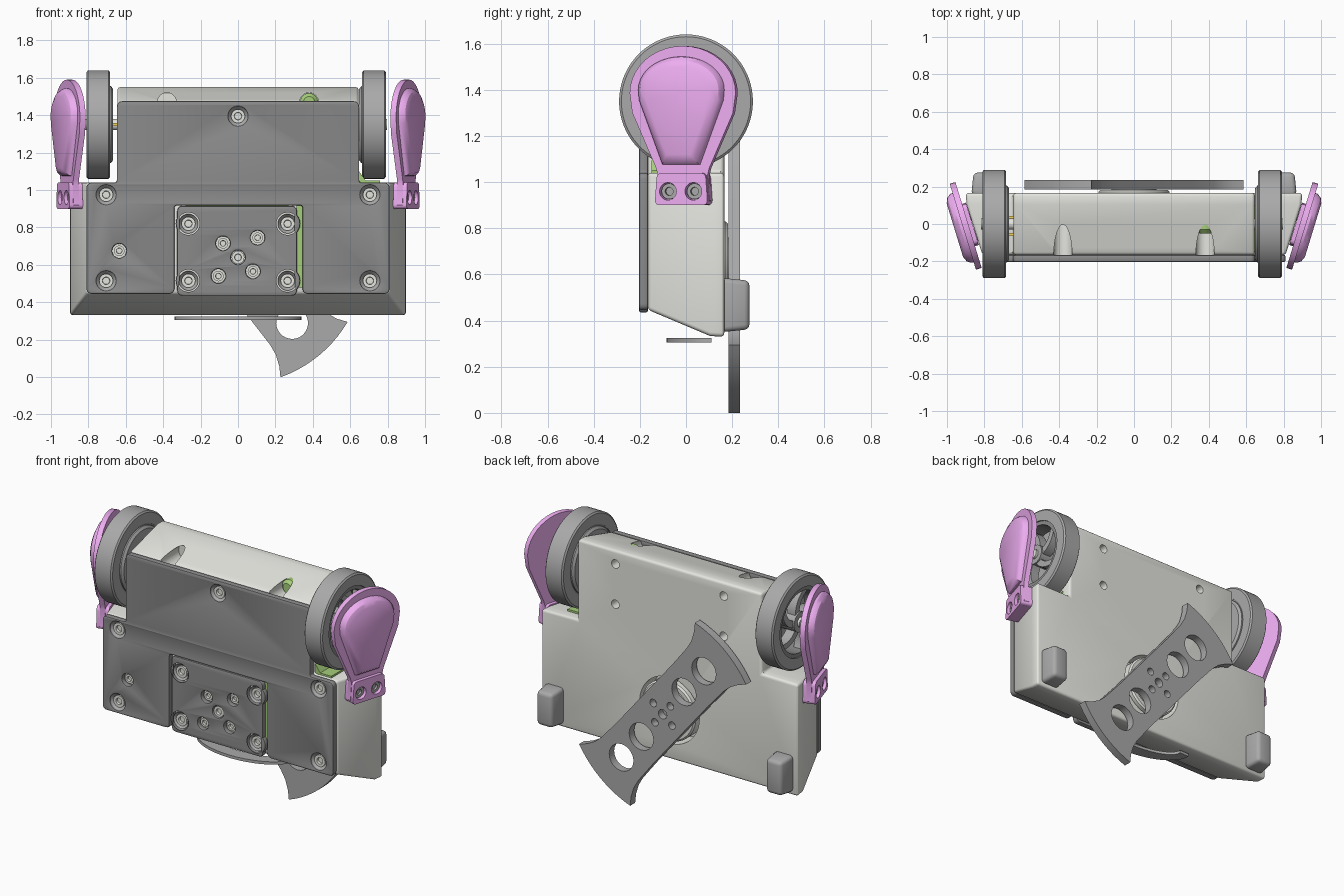
import bpy, bmesh
from math import sin, cos, pi, radians
from mathutils import Matrix, Vector

if "Cube" in bpy.data.objects:
    bpy.data.objects.remove(bpy.data.objects["Cube"])

T = lambda x, y, z: Matrix.Translation((x, y, z))
R = lambda a, ax: Matrix.Rotation(radians(a), 4, ax)
FRONT = R(90, 'X')                 # local (x, y, z) -> world (x, -z, y)
SIDE = R(90, 'Z') @ FRONT          # local (x, y, z) -> world (z, x, y)
COL = {'pink': (.85, .42, .88, 1), 'green': (.38, .62, .2, 1), 'dark': (.26, .26, .26, 1),
       'mid': (.4, .4, .4, 1), 'pale': (.78, .78, .74, 1), 'yellow': (.9, .65, .1, 1)}


def mat(key):
    m = bpy.data.materials.get(key) or bpy.data.materials.new(key)
    m.diffuse_color = COL[key]
    m.use_nodes = True
    m.node_tree.nodes["Principled BSDF"].inputs["Base Color"].default_value = m.diffuse_color
    return m


def finish(name, bm, M, col, normals=True):
    bmesh.ops.remove_doubles(bm, verts=bm.verts, dist=1e-5)
    bmesh.ops.transform(bm, matrix=M, verts=bm.verts)
    bmesh.ops.recalc_face_normals(bm, faces=bm.faces)
    me = bpy.data.meshes.new(name)
    bm.to_mesh(me)
    bm.free()
    ob = bpy.data.objects.new(name, me)
    bpy.context.scene.collection.objects.link(ob)
    if col:
        me.materials.append(mat(col))
    return ob


def bake(ob):
    me = bpy.data.meshes.new_from_object(ob.evaluated_get(bpy.context.evaluated_depsgraph_get()))
    ob.modifiers.clear()
    ob.data = me


def bevel(ob, w, seg=3):
    m = ob.modifiers.new('bevel', 'BEVEL')
    m.width, m.segments, m.limit_method = w, seg, 'ANGLE'
    bake(ob)


def circ(x, y, r, n=28):
    return [(x + r * cos(2 * pi * i / n), y + r * sin(2 * pi * i / n)) for i in range(n)]


def rounded(pts, r, n=5):
    out = []
    for i, p in enumerate(pts):
        p, a, b = Vector(p), Vector(pts[i - 1]), Vector(pts[(i + 1) % len(pts)])
        s, e = p + (a - p).normalized() * r, p + (b - p).normalized() * r
        out += [tuple(s * (1 - t) ** 2 + p * 2 * t * (1 - t) + e * t * t) for t in [k / n for k in range(n + 1)]]
    return out


def prism(name, loops, depth, M, col=None, edge=0.0):
    # filled outline with holes; an edge chamfer grows the outline by its width
    cu = bpy.data.curves.new(name, 'CURVE')
    cu.dimensions, cu.fill_mode = '2D', 'BOTH'
    cu.extrude, cu.bevel_depth, cu.bevel_resolution = depth / 2 - edge, edge, 1
    for lp in loops:
        sp = cu.splines.new('POLY')
        sp.points.add(len(lp) - 1)
        for q, p in zip(sp.points, lp):
            q.co = (p[0], p[1], 0, 1)
        sp.use_cyclic_u = True
    tmp = bpy.data.objects.new('outline', cu)
    bpy.context.scene.collection.objects.link(tmp)
    me = bpy.data.meshes.new_from_object(tmp.evaluated_get(bpy.context.evaluated_depsgraph_get()))
    bm = bmesh.new()
    bm.from_mesh(me)
    bpy.data.objects.remove(tmp)
    bpy.data.curves.remove(cu)
    return finish(name, bm, M, col)


def loft(name, rings, M, col=None, caps=True, closed=False):
    bm = bmesh.new()
    vs = [[bm.verts.new(p) for p in r] for r in rings]
    n = len(rings[0])
    for a, b in zip(vs, vs[1:] + ([vs[0]] if closed else [])):
        for i in range(n):
            bm.faces.new((a[i], a[(i + 1) % n], b[(i + 1) % n], b[i]))
    if caps:
        bm.faces.new(vs[0])
        bm.faces.new(vs[-1])
    return finish(name, bm, M, col)


def lathe(name, prof, M, col=None, n=48):
    return loft(name, [[(x, y, h) for x, y in circ(0, 0, r, n)] for r, h in prof], M, col, False, True)


def box(name, lo, hi, col=None):
    x0, y0, z0 = lo
    x1, y1, z1 = hi
    return loft(name, [[(x0, y0, z), (x1, y0, z), (x1, y1, z), (x0, y1, z)] for z in (z0, z1)], Matrix(), col)


def spokes(name, count, r0, r1, w, sweep, depth, M, col):
    loops = []
    for k in range(count):
        a = 2 * pi * k / count
        side = lambda sg: [(r * cos(a + sweep * t + sg * w / r), r * sin(a + sweep * t + sg * w / r))
                           for t in [i / 6 for i in range(7)] for r in [r0 + (r1 - r0) * t]]
        loops.append(side(-1) + side(1)[::-1])
    return prism(name, loops, depth, M, col)


# hull: flared T-shaped shell with motor opening and bolt channels
def tee(y, w, z0, z1):
    h = [(w, z0), (w, 1.04), (.645, 1.04), (.645, z1)]
    return [(x, y, z) for x, z in h] + [(-x, y, z) for x, z in h[::-1]]


hull = loft('hull', [tee(-.166, .81, .447, 1.475), tee(.105, .895, .333, 1.55), tee(.166, .9, .33, 1.55)],
            Matrix(), 'pale')
bevel(hull, .016)
bm = bmesh.new()
cuts = [(0, .64, .21, .04, .3)]
for s in (1, -1):
    cuts += [(.38 * s, 1.47, .05, -.3, .02), (.38 * s, 1.465, .027, .1, .3), (.38 * s, 1.21, .027, .1, .3)]
for x, z, r, y0, y1 in cuts:
    bmesh.ops.create_cone(bm, cap_ends=True, segments=40, radius1=r, radius2=r, depth=y1 - y0,
                          matrix=T(x, (y0 + y1) / 2, z) @ FRONT)
cutter = finish('cutter', bm, Matrix(), None)
cutter.hide_render = True
mod = hull.modifiers.new('cut', 'BOOLEAN')
mod.object, mod.operation, mod.solver = cutter, 'DIFFERENCE', 'EXACT'
bake(hull)
bpy.data.objects.remove(cutter)

# front plate and hatch with screw holes
plate_screws = [(sx * .705, z) for sx in (1, -1) for z in (.515, .975)] + [(0, 1.395)]
hatch_screws = [(sx * .265, z) for sx in (1, -1) for z in (.515, .82)]
small_screws = [(-.08, .715), (.105, .745), (.08, .565), (-.105, .54)]
E = .008
outline = [(.802, .453), (.802, 1.032), (.64, 1.032), (.64, 1.467), (-.64, 1.467), (-.64, 1.032),
           (-.802, 1.032), (-.802, .453), (-.348, .453), (-.348, .925), (.353, .925), (.353, .453)]
prism('front_plate', [rounded(outline, .022)] + [circ(x, z, .052 + E) for x, z in plate_screws]
      + [circ(-.635, .675, .038 + E)], .038, T(0, -.184, 0) @ FRONT, 'dark', E)
prism('hatch', [rounded([(-.317, .443), (.307, .443), (.307, .907), (-.317, .907)], .022)]
      + [circ(x, z, .052 + E) for x, z in hatch_screws]
      + [circ(x, z, .038 + E) for x, z in small_screws + [(0, .64)]], .038, T(0, -.184, 0) @ FRONT, 'dark', E)


def screw(name, x, z, r, h):
    lathe(name, [(0, -.02), (r, -.02), (r, h), (r * .55, h), (r * .5, h - .015), (0, h - .015)],
          T(x, -.17, z) @ FRONT, 'pale', 24)


for x, z in plate_screws + hatch_screws:
    lathe('countersink', [(.052, 0), (.052, .026), (.036, .008), (.036, 0)], T(x, -.168, z) @ FRONT, 'mid', 28)
    screw('plate_screw', x, z, .037, .018)
for x, z in small_screws + [(-.635, .675)]:
    screw('small_screw', x, z, .028, .016)
screw('motor_screw', 0, .64, .034, .024)

# green lining seen through the gaps
box('lining_side', (.314, -.176, .48), (.346, -.16, .92), 'green')
box('lining_top', (-.28, -.176, .912), (.27, -.16, .934), 'green')
box('shoulder_lining', (.64, -.15, 1.03), (.76, .1, 1.052), 'green')
loft('corner_lining', [[(.64, y, 1.04), (.69, y, 1.04), (.64, y, 1.11)] for y in (-.15, .1)], Matrix(), 'green')
lathe('bolt_cap', [(0, 0), (.048, 0), (.048, .05), (.03, .07), (0, .07)], T(.38, .02, 1.47) @ FRONT, 'green', 28)

# spinner motor in the back opening
BACK = T(0, 0, .64) @ R(-90, 'X')
lathe('motor_rim', [(.155, .05), (.19, .05), (.19, .172), (.18, .182), (.155, .182)], BACK, 'pale')
spokes('motor_spokes', 6, .07, .165, .018, .5, .03, BACK @ T(0, 0, .155), 'pale')
lathe('motor_core', [(0, .04), (.1, .04), (.1, .14), (.12, .15), (.12, .187), (0, .187)], BACK, 'mid')

# spinning bar
half = [(.3, .16), (.47, .165), (.53, .175), (.59, .2)]
end = [(x, -y) for x, y in half] + [(.68 * cos(radians(a)), .68 * sin(radians(a))) for a in range(-20, 21, 4)] \
    + half[::-1]
holes = [circ(s * d, 0, r) for s in (1, -1) for d, r in ((.455, .085), (.235, .085))]
holes += [circ(.085 * cos(k * pi / 2), .085 * sin(k * pi / 2), .024, 16) for k in range(4)] + [circ(0, 0, .03, 20)]
prism('spinner_bar', [end + [(-x, -y) for x, y in end]] + holes, .05,
      T(0, .21, .64) @ FRONT @ R(-50.5, 'Z'), 'mid')

# bowed strap under the hull
arc = lambda d: [(.34 * sin(radians(a)) * (1 - d), .11 - (.195 - d * .4) * cos(radians(a))) for a in range(-90, 91, 9)]
prism('belly_strap', [arc(0) + arc(.2)[::-1]], .018, T(0, 0, .315), 'mid')

# wheels, hubs and axles
for s, cx in ((1, .727), (-1, .747)):
    W = Matrix.Scale(s, 4, (1, 0, 0)) @ T(cx, 0, 1.35) @ SIDE
    lathe('tyre', [(.215, -.063), (.28, -.063), (.29, -.055), (.29, .055), (.28, .063), (.215, .063)], W, 'mid', 72)
    lathe('wheel_rim', [(.19, -.06), (.217, -.06), (.217, .055), (.19, .055)], W, 'dark', 72)
    lathe('gear_disc', [(0, -.08), (.19, -.08), (.205, -.068), (.205, -.045), (0, -.045)], W, 'mid', 72)
    spokes('wheel_spokes', 5, .05, .198, .022, .7, .06, W @ T(0, 0, .015), 'mid')
    lathe('wheel_boss', [(0, -.05), (.062, -.05), (.062, .055), (.03, .055), (.03, .045), (0, .045)], W, 'mid', 32)
    lathe('axle', [(0, -.11), (.03, -.11), (.03, .07), (0, .07)], W, 'pale', 24)
for y in (.035, -.055):
    box('contact_pin', (-.675, y - .008, 1.342), (-.64, y + .008, 1.358), 'yellow')

# wheel guards: tilted teardrop plates with a raised pad and bolted foot
rim = [(.24 * cos(radians(a)), 1.385 + .205 * sin(radians(a))) for a in range(0, 181, 9)]
low = [(.228, 1.3), (.12, 1.06), (.113, 1.03), (.12, .92), (.1, .9)]
guard_out = rim + [(-x, z) for x, z in low] + low[::-1]
bolts = [(-.06, .96), (.055, .96)]


def pad_ring(a, b, hb, zb, h):
    p = [(a * cos(radians(t)), 1.4 + b * sin(radians(t))) for t in range(0, 181, 9)]
    p += [(-a * .98, 1.355), (-hb, zb), (hb, zb), (a * .98, 1.355)]
    return [(x - .005, z, h) for x, z in p]


for s in (1, -1):
    G = Matrix.Scale(s, 4, (1, 0, 0)) @ T(.9, -.01, 0) @ R(-17, 'Z') @ SIDE
    prism('wheel_guard', [guard_out] + [circ(x, z, .038) for x, z in bolts], .032, G, 'pink')
    loft('guard_pad', [pad_ring(.195, .145, .085, 1.075, .01), pad_ring(.192, .143, .083, 1.078, .03),
                       pad_ring(.178, .128, .07, 1.095, .05), pad_ring(.15, .1, .055, 1.12, .062)], G, 'pink')
    foot = rounded([(-.12, .9), (.12, .9), (.11, 1.04), (-.11, 1.04)], .025)
    prism('guard_foot', [foot] + [circ(x, z, .038) for x, z in bolts], .075, G, 'pink')
    for x, z in bolts:
        lathe('guard_bolt', [(0, -.04), (.034, -.04), (.034, .02), (.018, .02), (.018, .005), (0, .005)],
              G @ T(x, z, 0), 'mid', 24)

    # rear bumper feet
    ring = lambda y, i: [(s * (.74 + i), y, .35 + i), (s * (.87 - i), y, .35 + i),
                         (s * (.87 - i), y, .585 - i), (s * (.74 + i), y, .585 - i)]
    bumper = loft('rear_bumper', [ring(.155, 0), ring(.275, .012)], Matrix(), 'mid')
    bevel(bumper, .022)

# smooth shading with crisp edges
for ob in bpy.context.scene.objects:
    ob.select_set(True)
    bpy.context.view_layer.objects.active = ob
bpy.ops.object.shade_smooth_by_angle(angle=radians(30))
